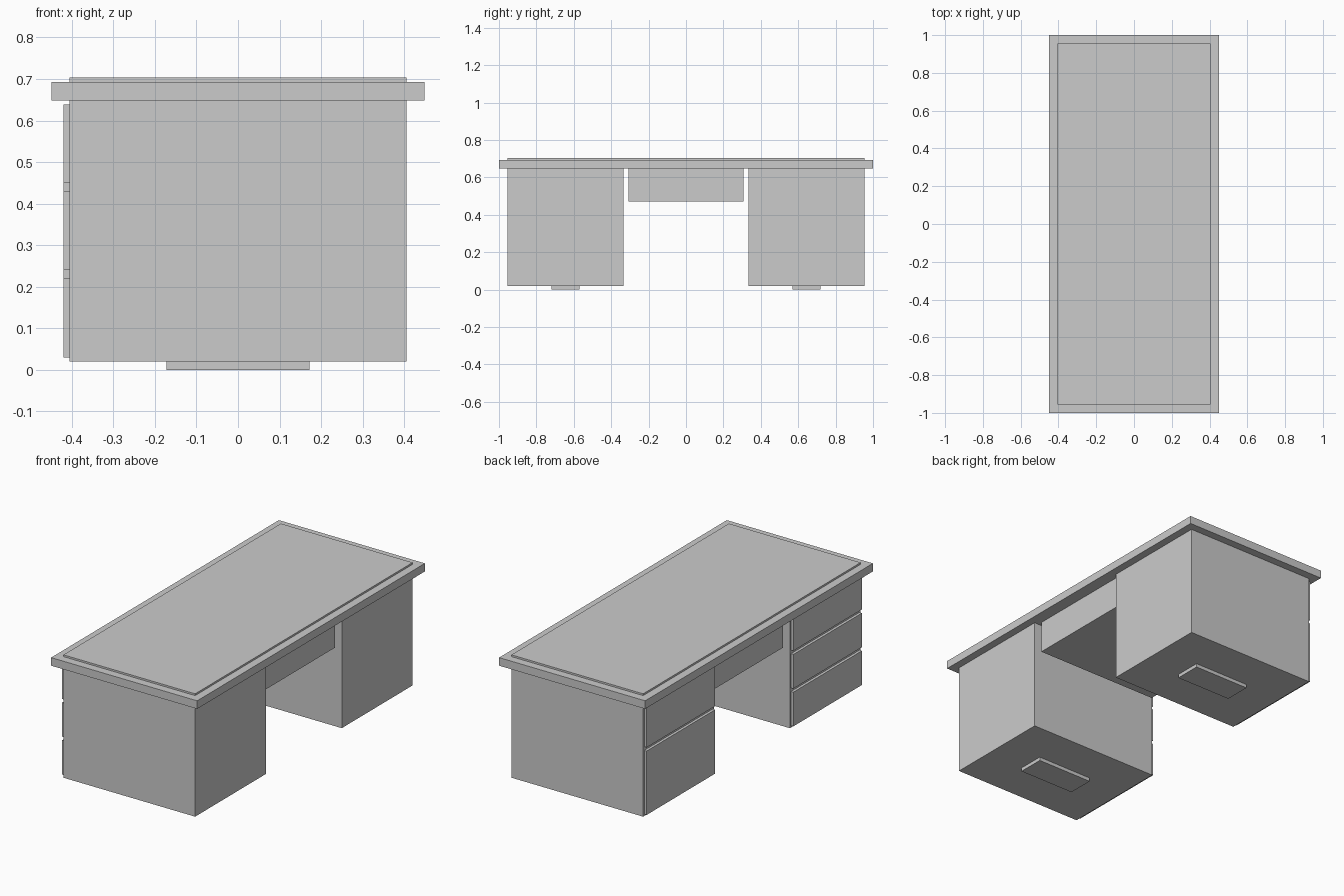
import bpy

cube = bpy.data.objects.get("Cube")
if cube:
    bpy.data.objects.remove(cube, do_unlink=True)

# Single plain grey finish
grey = bpy.data.materials.new("plain grey")
grey.use_nodes = True
colour = (0.6, 0.6, 0.6, 1)
grey.diffuse_color = colour
grey.node_tree.nodes["Principled BSDF"].inputs["Base Color"].default_value = colour


def box(name, x, y, z):
    """Axis-aligned box from (low, high) ranges."""
    ranges = (x, y, z)
    bpy.ops.mesh.primitive_cube_add(size=1)
    ob = bpy.context.object
    ob.name = name
    ob.location = [(a + b) / 2 for a, b in ranges]
    ob.scale = [b - a for a, b in ranges]
    bpy.ops.object.transform_apply(location=True, rotation=False, scale=True)
    ob.data.materials.append(grey)
    return ob


UNDER = 0.648      # underside of the top
TOP = 0.693        # upper surface of the top
SIDE = 0.405       # half depth of the pedestals
FLOOR = 0.02       # pedestal underside

# Desk top with a raised writing surface
box("desk_top", (-0.449, 0.449), (-1, 1), (UNDER, TOP))
box("writing_surface", (-SIDE, SIDE), (-0.955, 0.955), (TOP, 0.703))

# Centre drawer case hanging under the top
box("centre_drawer", (-0.38, 0.38), (-0.308, 0.308), (0.47, UNDER))


def pedestal(label, y, gaps):
    """Cabinet with a foot and drawer fronts split at the given heights."""
    box(label + "_pedestal", (-SIDE, SIDE), y, (FLOOR, UNDER))
    mid = (y[0] + y[1]) / 2
    box(label + "_foot", (-0.172, 0.172), (mid - 0.075, mid + 0.075), (0, FLOOR))
    lows = [0.03] + [g + 0.01 for g in gaps]
    highs = [g - 0.01 for g in gaps] + [0.638]
    for i, z in enumerate(zip(lows, highs)):
        box(f"{label}_drawer_front_{i + 1}", (-SIDE - 0.015, -SIDE),
            (y[0] + 0.01, y[1] - 0.01), z)


# Three drawers at one end, two at the other
pedestal("front", (-0.955, -0.333), [0.23, 0.44])
pedestal("back", (0.333, 0.955), [0.395])
